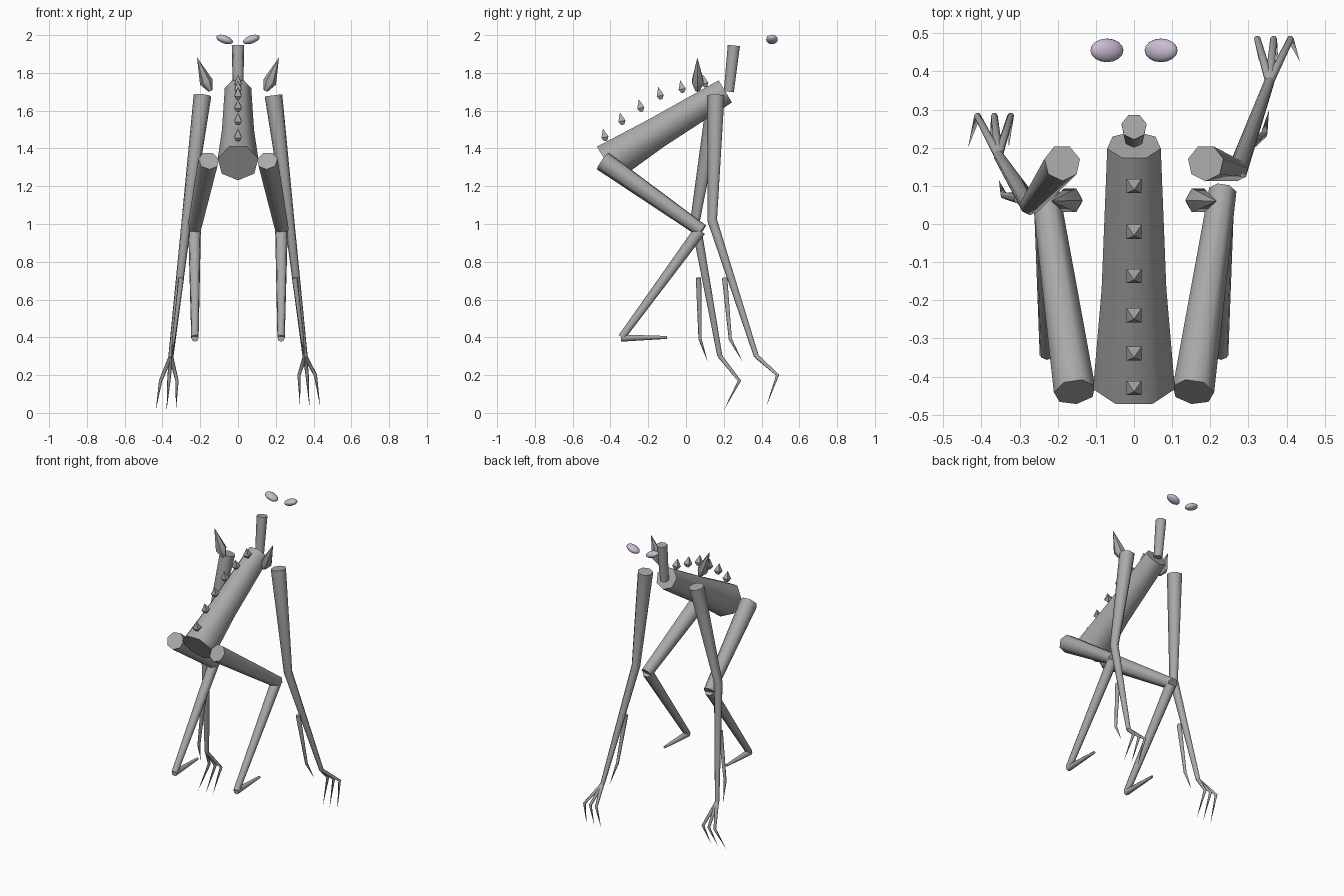
import bpy, bmesh, math
from mathutils import Vector, Matrix

if "Cube" in bpy.data.objects:
    bpy.data.objects.remove(bpy.data.objects["Cube"], do_unlink=True)


def material(name, rgb):
    m = bpy.data.materials.new(name)
    m.use_nodes = True
    m.diffuse_color = (*rgb, 1)
    m.node_tree.nodes["Principled BSDF"].inputs["Base Color"].default_value = (*rgb, 1)
    return m


GREY = material("grey_hide", (0.4, 0.4, 0.4))
LILAC = material("pale_lilac", (0.6, 0.5, 0.64))


def finish(name, bm, mat, angle):
    bmesh.ops.recalc_face_normals(bm, faces=bm.faces)
    mesh = bpy.data.meshes.new(name)
    bm.to_mesh(mesh)
    bm.free()
    mesh.materials.append(mat)
    ob = bpy.data.objects.new(name, mesh)
    bpy.context.collection.objects.link(ob)
    bpy.ops.object.select_all(action="DESELECT")
    ob.select_set(True)
    bpy.context.view_layer.objects.active = ob
    bpy.ops.object.shade_smooth_by_angle(angle=math.radians(angle))
    return ob


def tube(name, points, radii, sides=7, up=(0, 0, 1), angle=65):
    """Tapered tube along a path; a flat side faces the up direction."""
    pts = [Vector(p) for p in points]
    bm = bmesh.new()
    rings = []
    for i, (p, r) in enumerate(zip(pts, radii)):
        a = (p - pts[i - 1]).normalized() if i else Vector()
        b = (pts[i + 1] - p).normalized() if i + 1 < len(pts) else Vector()
        t = (a + b).normalized()
        u = Vector(up)
        u = (u - t * u.dot(t)).normalized()
        v = t.cross(u)
        if r == 0:
            rings.append([bm.verts.new(p)])
            continue
        ring = []
        for k in range(sides):
            ang = math.tau * (k + 0.5) / sides
            ring.append(bm.verts.new(p + (u * math.cos(ang) + v * math.sin(ang)) * r))
        rings.append(ring)
    for lo, hi in zip(rings, rings[1:]):
        for k in range(sides):
            n = (k + 1) % sides
            if len(lo) == 1:
                bm.faces.new((lo[0], hi[n], hi[k]))
            elif len(hi) == 1:
                bm.faces.new((lo[k], lo[n], hi[0]))
            else:
                bm.faces.new((lo[k], lo[n], hi[n], hi[k]))
    for ring in (rings[0], rings[-1]):
        if len(ring) > 1:
            bm.faces.new(ring)
    return finish(name, bm, GREY, angle)


# Torso and neck
tube("torso", [(0, -0.42, 1.325), (0, -0.16, 1.485), (0, 0.206, 1.705)],
     [0.11, 0.087, 0.072])
tube("neck", [(0, 0.228, 1.70), (0, 0.255, 1.945)], [0.028, 0.034], up=(0, 1, 0))

# Row of back spikes
for i, (y, z) in enumerate([(-0.425, 1.44), (-0.335, 1.525), (-0.235, 1.595),
                            (-0.132, 1.66), (-0.016, 1.695), (0.104, 1.725)]):
    base, axis = Vector((0, y, z)), Vector((0, -0.22, 0.97))
    tube(f"back_spike_{i + 1}", [base, base + axis * 0.02, base + axis * 0.068],
         [0.012, 0.027, 0], sides=4, up=(0, 1, 0), angle=30)

for side, s in (("left", 1), ("right", -1)):
    # Ears
    tube(f"{side}_ear", [(s * 0.145, 0.062, 1.705), (s * 0.168, 0.062, 1.752),
                         (s * 0.217, 0.06, 1.882)], [0.012, 0.036, 0],
         sides=6, up=(0, 1, 0), angle=40)

    # Floating eyes
    bm = bmesh.new()
    bmesh.ops.create_uvsphere(bm, u_segments=16, v_segments=10, radius=1)
    bm.transform(Matrix.Translation((s * 0.071, 0.455, 1.977))
                 @ Matrix.Rotation(-s * math.radians(20), 4, "Y")
                 @ Matrix.Diagonal((0.046, 0.031, 0.021, 1)))
    finish(f"{side}_eye", bm, LILAC, 80)

    # Hind legs
    tube(f"{side}_thigh", [(s * 0.155, -0.44, 1.335), (s * 0.232, 0.085, 0.965)],
         [0.056, 0.037])
    tube(f"{side}_shin", [(s * 0.23, 0.075, 0.965), (s * 0.228, -0.34, 0.4)],
         [0.034, 0.02], up=(0, 1, 0))
    tube(f"{side}_foot", [(s * 0.228, -0.345, 0.397), (s * 0.228, -0.1, 0.4)],
         [0.02, 0.008])

    # Arms, the left one reaching further forward
    reach = s > 0
    elbow_y, wrist_y = (0.14, 0.373) if reach else (0.05, 0.18)
    wrist = Vector((s * 0.355, wrist_y, 0.3))
    tube(f"{side}_arm", [(s * 0.188, 0.16, 1.68), (s * 0.272, elbow_y, 1.02), wrist],
         [0.048, 0.027, 0.014], up=(0, 1, 0))

    # Dew claw behind the forearm
    y0, y1, y2 = (0.205, 0.235, 0.3) if reach else (0.067, 0.075, 0.115)
    tube(f"{side}_dew_claw", [(s * 0.3, y0, 0.715), (s * 0.341, y1, 0.39),
                              (s * 0.354, y2, 0.27)],
         [0.015, 0.009, 0], up=(0, 1, 0))

    # Three bent claws
    knuckle_y, knuckle_z, tip_y, tip_z = (
        (0.485, 0.2, 0.425, 0.035) if reach else (0.283, 0.17, 0.2, 0.015))
    for name, kx, tx in (("inner", 0.323, 0.328), ("middle", 0.366, 0.378),
                         ("outer", 0.41, 0.435)):
        tube(f"{side}_{name}_claw", [wrist, (s * kx, knuckle_y, knuckle_z),
                                     (s * tx, tip_y, tip_z)],
             [0.012, 0.009, 0], up=(0, 1, 0))
